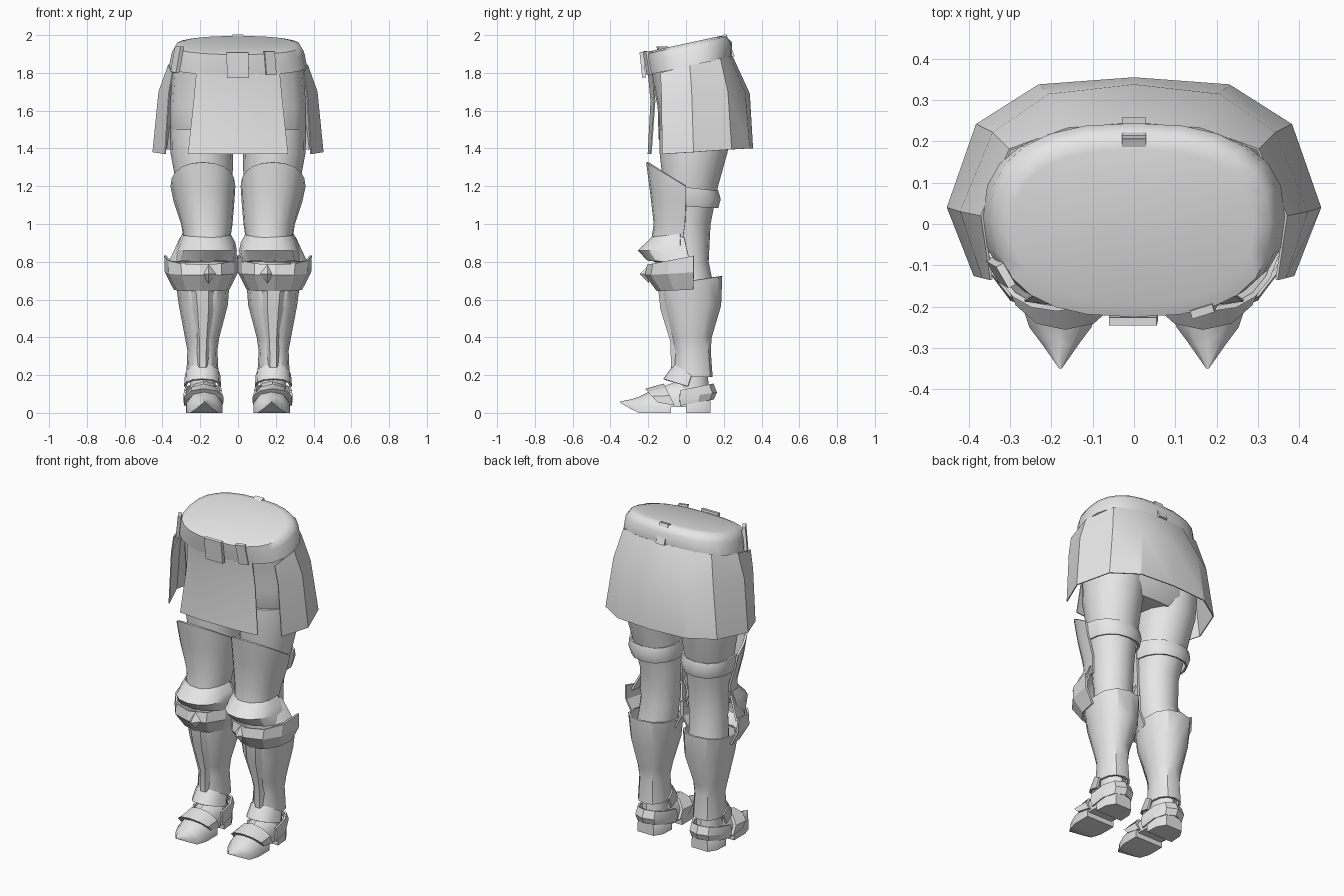
import bpy, bmesh, math

if "Cube" in bpy.data.objects:
    bpy.data.objects.remove(bpy.data.objects["Cube"])

steel = bpy.data.materials.new("pale_grey")
steel.diffuse_color = (0.8, 0.8, 0.8, 1)
steel.use_nodes = True
steel.node_tree.nodes["Principled BSDF"].inputs["Base Color"].default_value = steel.diffuse_color


def finish(name, bm, thick=0.0, angle=40):
    """Turn a bmesh into a shaded object; thin sheets get a thickness."""
    bmesh.ops.remove_doubles(bm, verts=bm.verts, dist=0.0005)
    bmesh.ops.recalc_face_normals(bm, faces=bm.faces)
    me = bpy.data.meshes.new(name)
    bm.to_mesh(me)
    bm.free()
    me.materials.append(steel)
    ob = bpy.data.objects.new(name, me)
    bpy.context.collection.objects.link(ob)
    bpy.ops.object.select_all(action='DESELECT')
    ob.select_set(True)
    bpy.context.view_layer.objects.active = ob
    if thick:
        m = ob.modifiers.new("thickness", 'SOLIDIFY')
        m.thickness = thick
        m.offset = 0
        bpy.ops.object.modifier_apply(modifier=m.name)
    bpy.ops.object.shade_smooth_by_angle(angle=math.radians(angle))
    return ob


def skin(name, rows, side=1, closed=True, caps=(False, False), thick=0.0, angle=40):
    """Bridge rows of points; side=-1 mirrors across x."""
    bm = bmesh.new()
    vs = [[bm.verts.new((p[0] * side, p[1], p[2])) for p in r] for r in rows]
    n = len(rows[0])
    for a, b in zip(vs, vs[1:]):
        for i in range(n if closed else n - 1):
            j = (i + 1) % n
            bm.faces.new((a[i], a[j], b[j], b[i]))
    for flag, r in zip(caps, (vs[0], vs[-1])):
        if flag:
            bm.faces.new(r)
    return finish(name, bm, thick, angle)


def ring(spec, n=14, a0=None, a1=None, power=2.0):
    """spec = z, x_min, x_max, y_front, y_centre, slope. Angle 0 is the front."""
    z, x0, x1, yf, yc, slope = (tuple(spec) + (0,))[:6]
    full = a0 is None
    pts = []
    for i in range(n if full else n + 1):
        a = 2 * math.pi * i / n if full else math.radians(a0 + (a1 - a0) * i / n)
        s, c = math.sin(a), math.cos(a)
        s, c = (math.copysign(abs(v) ** (2 / power), v) for v in (s, c))
        y = yc + (yf - yc) * c
        pts.append(((x0 + x1) / 2 + (x1 - x0) / 2 * s, y, z + slope * (y - yc)))
    return pts


def tube(name, specs, side=1, n=14, power=2.0, **kw):
    return skin(name, [ring(s, n, power=power) for s in specs], side, **kw)


def shell(name, specs, side, a0, a1, n=8, power=2.3, angle=40):
    return skin(name, [ring(s, n, a0, a1, power) for s in specs], side,
                closed=False, thick=0.012, angle=angle)


def sections(name, specs, side, cx):
    """Foot pieces lofted along y: y, half width, z low, z high, lean."""
    rows = []
    for y, w, z0, z1, lean in specs:
        h = z1 - z0
        rows.append([(cx + w * u, y + lean * h * v, z0 + h * v) for u, v in
                     ((-1, 0), (-1, .45), (-.62, .85), (0, 1), (.62, .85), (1, .45), (1, 0))])
    return skin(name, rows, side, caps=(True, True))


# Tilted waist band with closed top
tube("waist_band", [(1.837, -.365, .365, -.205, .018, .216),
                    (1.91, -.35, .35, -.22, .012, .216),
                    (1.945, -.33, .33, -.225, -.005, .216),
                    (1.955, -.29, .29, -.19, -.005, .216)],
     n=24, power=2.5, caps=(False, True), angle=50)

# Pelvis under the skirt
tube("pelvis", [(1.85, -.345, .345, -.19, .02, .2), (1.62, -.36, .36, -.15, .05),
                (1.45, -.36, .36, -.145, .045), (1.38, -.3, .3, -.1, .045)],
     n=20, power=2.4, caps=(True, True))

# Skirt wrapping sides and back, split at the front
half_rows = [
    [(.345, -.135, 1.80), (.368, .02, 1.84), (.30, .18, 1.876), (.16, .23, 1.887), (0, .243, 1.89)],
    [(.365, -.13, 1.69), (.418, .03, 1.70), (.34, .22, 1.70), (.205, .312, 1.69), (0, .335, 1.69)],
    [(.385, -.125, 1.37), (.45, .04, 1.38), (.38, .24, 1.395), (.23, .335, 1.40), (0, .352, 1.40)]]
skin("back_skirt", [r + [(-x, y, z) for x, y, z in r[-2::-1]] for r in half_rows],
     closed=False, thick=.006, angle=25)

# Front apron
skin("front_apron", [[(-w, ye, z), (-w * .45, yc, z), (w * .45, yc, z), (w, ye, z)]
                     for z, w, ye, yc in ((1.81, .22, -.175, -.2), (1.65, .235, -.165, -.185),
                                          (1.37, .265, -.185, -.2))],
     closed=False, thick=.006, angle=25)


# Buckle and belt loops: slim plates spanning a bottom and a top edge
def plate(name, low, high, half, across=(1, 0)):
    ax, ay = across
    skin(name, [[(p[0] + k * half * ax, p[1] + k * half * ay, p[2]) for k in (-1, 1)]
                for p in (low, high)], closed=False, thick=.02)


plate("buckle", (0, -.222, 1.775), (-.003, -.236, 1.91), .058)
plate("front_loop", (.175, -.19, 1.79), (.165, -.212, 1.915), .028, (.95, .3))
plate("side_loop", (-.335, -.11, 1.80), (-.31, -.125, 1.94), .03, (.5, -.86))
plate("back_loop", (0, .248, 1.885), (0, .205, 2.0), .029)
plate("back_loop_top", (0, .21, 1.995), (0, .19, 1.985), .029)

for side, tag in ((1, "left"), (-1, "right")):
    # Leg
    tube(tag + "_leg", [(1.5, .01, .36, -.14, .05), (1.38, .025, .358, -.14, .04),
                        (1.2, .03, .325, -.12, .025), (1.0, .04, .285, -.12, .005),
                        (.8, .05, .28, -.09, .015), (.65, .065, .29, -.09, .03)],
         side, n=16, caps=(True, True))
    # Thigh plate with its strap
    shell(tag + "_thigh_plate", [(1.2, .02, .352, -.205, 0, -.62), (1.12, .025, .335, -.185, 0, -.3),
                                 (1.0, .035, .295, -.165, -.005), (.9, .05, .28, -.18, -.02)],
          side, -90, 90, 10)
    shell(tag + "_thigh_strap", [(1.195, .025, .335, .165, 0, -.12), (1.15, .022, .335, .178, 0, -.1),
                                 (1.095, .03, .32, .165, 0, -.06)], side, -95, 95, 8)
    # Knee: bulging upper cop and wide lower guard
    shell(tag + "_knee_cop", [(.945, .045, .29, -.175, -.03, .12), (.9, .02, .31, -.225, -.03, .1),
                              (.86, .012, .322, -.25, -.03), (.79, .02, .335, -.2, -.03, -.12)],
          side, -90, 90, 8, angle=30)
    shell(tag + "_knee_guard", [(.83, .005, .385, -.2, .03, .2), (.745, .005, .382, -.212, .03, .06),
                                (.655, .05, .335, -.15, .03, .04)], side, -92, 92, 6, 2.2, 20)
    shell(tag + "_knee_wing", [(.93, .04, .30, -.10, -.01), (.80, .015, .36, -.17, .02)],
          side, -90, 90, 6)
    # Diamond stud on the guard
    bm = bmesh.new()
    tip = bm.verts.new((side * .155, -.245, .735))
    rim = [bm.verts.new((side * x, -.195, z)) for x, z in
           ((.155, .785), (.193, .735), (.155, .685), (.117, .735))]
    for i in range(4):
        bm.faces.new((tip, rim[i], rim[(i + 1) % 4]))
    bm.faces.new(rim)
    finish(tag + "_knee_stud", bm, angle=10)
    # Greave and its raised front ridge
    tube(tag + "_greave", [(.70, .05, .325, -.13, .028, .15), (.57, .06, .307, -.12, .03),
                           (.4, .105, .275, -.07, .03), (.33, .115, .262, -.055, .035),
                           (.19, .108, .268, -.065, .035)],
         side, n=12, power=2.3, thick=.012, angle=35)
    skin(tag + "_greave_ridge",
         [[(cx - w, yb, z), (cx - w * .5, yf, z), (cx + w * .5, yf, z), (cx + w, yb, z)]
          for z, cx, w, yb, yf in ((.67, .19, .065, -.11, -.145), (.55, .185, .055, -.1, -.132),
                                   (.38, .185, .033, -.05, -.08), (.24, .187, .028, -.045, -.075))],
         side, closed=False, thick=.008, angle=20)
    # Ankle, ankle flap and heel strap
    tube(tag + "_ankle", [(.25, .12, .255, -.04, .035), (.05, .11, .26, -.06, .035)],
         side, n=10, caps=(True, True))
    shell(tag + "_ankle_flap", [(.2, .1, .275, -.06, .03, -.6), (.14, .095, .28, -.115, .01, -.3)],
          side, -90, 90, 6)
    shell(tag + "_heel_strap", [(.125, .09, .28, .14, .0, .2), (.085, .085, .287, .158, .0, .15),
                                (.045, .09, .28, .142, .0, .2)], side, -100, 100, 6, angle=25)
    # Foot: pointed toe cap, instep, heel, raised instep band
    sections(tag + "_toe_cap", [(-.35, .003, .055, .06, 0), (-.29, .045, .02, .072, 0),
                                (-.25, .075, 0, .085, 0), (-.19, .095, 0, .115, 0),
                                (-.08, .095, 0, .13, 0)], side, .178)
    sections(tag + "_instep", [(-.12, .085, .03, .14, 0), (.01, .08, .03, .19, 0)], side, .182)
    sections(tag + "_instep_band", [(-.15, .104, .055, .128, -.9), (-.06, .1, .04, .155, -.5)],
             side, .182)
    sections(tag + "_heel", [(.0, .09, 0, .12, 0), (.08, .085, 0, .13, 0), (.13, .055, 0, .11, 0)],
             side, .185)
